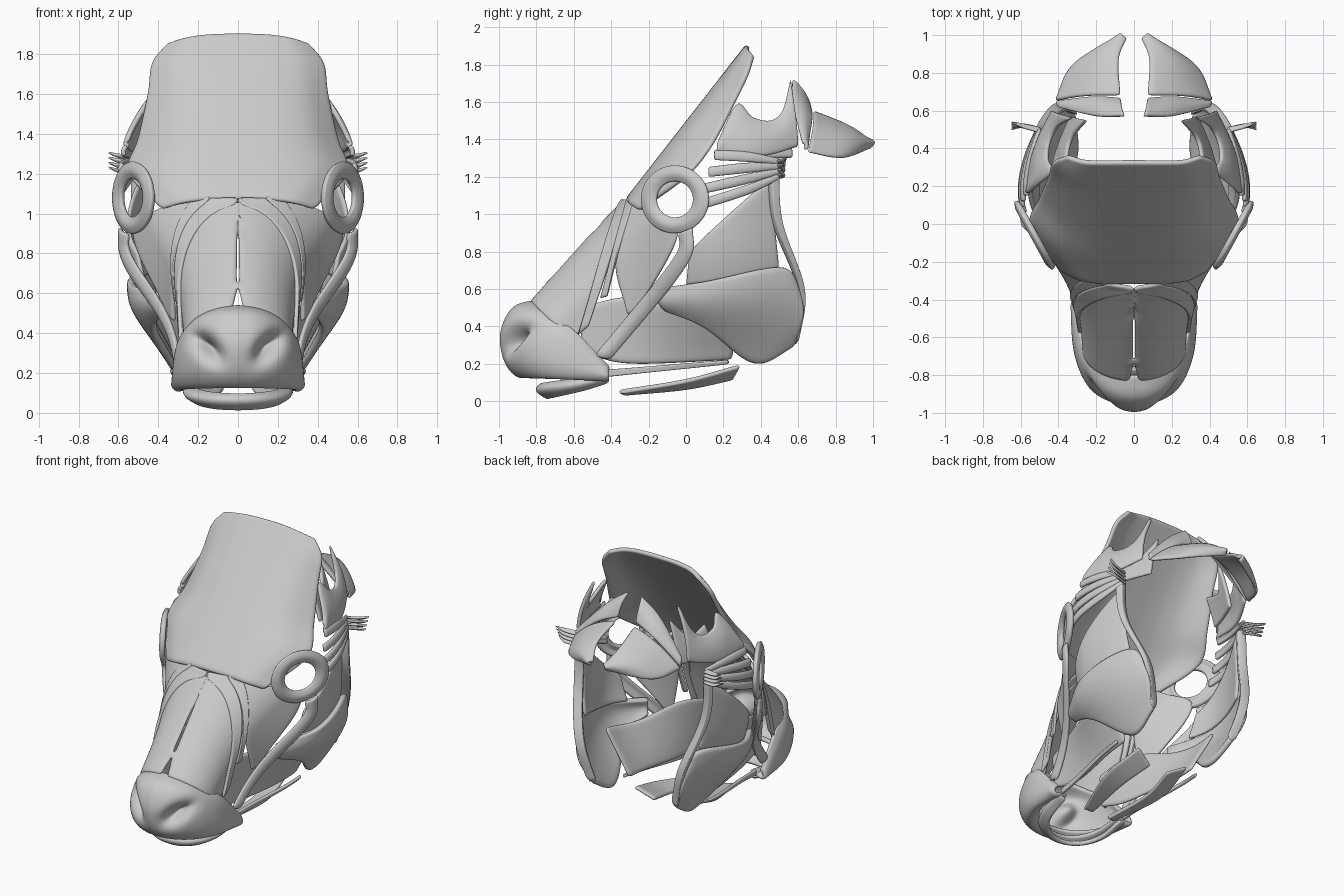
import bpy
import bmesh
import math
from mathutils import Vector

cube = bpy.data.objects.get("Cube")
if cube:
    bpy.data.objects.remove(cube, do_unlink=True)

SHADE = .6
grey = bpy.data.materials.new("plain_grey")
grey.use_nodes = True
grey.diffuse_color = (SHADE, SHADE, SHADE, 1)
grey.node_tree.nodes["Principled BSDF"].inputs["Base Color"].default_value = grey.diffuse_color
HEAD_CENTRE = Vector((0, .1, .8))


def spline(points, count, closed=False):
    """Resample a smooth curve through the points."""
    pts = [Vector(p) for p in points]
    segments = len(pts) if closed else len(pts) - 1
    if closed:
        pts = [pts[-1]] + pts + pts[:2]
    else:
        pts = [pts[0] + pts[0] - pts[1]] + pts + [pts[-1] + pts[-1] - pts[-2]]
    result = []
    for k in range(count):
        position = k * segments / (count if closed else count - 1)
        i = min(int(position), segments - 1)
        t = position - i
        before, start, end, after = pts[i:i + 4]
        tangent_in = (end - before) / 2
        tangent_out = (after - start) / 2
        chord = end - start
        bend = 3 * chord - 2 * tangent_in - tangent_out
        twist = tangent_in + tangent_out - 2 * chord
        result.append(start + t * (tangent_in + t * (bend + t * twist)))
    return result


def sheet(name, rails, thickness=.025, bulge=0, along=20, across=9, closed=False, place=None):
    """Loft a smooth muscle sheet through the rails, thicken it and mirror it."""
    lines = [spline(rail, along, closed) for rail in rails]
    columns = [spline(column, across) for column in zip(*lines)]
    bm = bmesh.new()
    grid = [[bm.verts.new(place(p) if place else p) for p in column] for column in columns]
    if closed:
        grid.append(grid[0])
    for column, following in zip(grid, grid[1:]):
        for j in range(across - 1):
            bm.faces.new((column[j], following[j], following[j + 1], column[j + 1]))
    bm.normal_update()
    # Swell the belly of the muscle away from the head
    if bulge:
        for column in grid:
            for j, vert in enumerate(column):
                outward = vert.normal.dot(vert.co - HEAD_CENTRE)
                swell = bulge * math.sin(math.pi * j / (across - 1))
                vert.co += vert.normal * math.copysign(swell, outward)
    mesh = bpy.data.meshes.new(name)
    bm.to_mesh(mesh)
    bm.free()
    mesh.materials.append(grey)
    mesh.shade_smooth()
    obj = bpy.data.objects.new(name, mesh)
    bpy.context.collection.objects.link(obj)
    obj.modifiers.new("Mirror", "MIRROR")
    solid = obj.modifiers.new("Thickness", "SOLIDIFY")
    solid.thickness = thickness
    solid.offset = 0
    rounding = obj.modifiers.new("Rounding", "SUBSURF")
    rounding.levels = rounding.render_levels = 1


def half_width(y, z):
    """Half the width of the head: broad at the eyes, round across the nose."""
    length_fade = math.exp(-((y - .17) / (.4 if y < .17 else .6)) ** 2)
    height_fade = math.exp(-abs((z - 1) / .7) ** 3)
    behind_profile = y - .93 * min(z, 1.07) + 1.325
    roundness = min(max(behind_profile / .3, 0), 1)
    return (.27 + .34 * length_fade * height_fade) * math.sqrt(1 - (1 - roundness) ** 2)


def side_sheet(name, rails, inset=0, **options):
    """A muscle drawn in side view (y, z) and wrapped onto the head."""
    def wrap(p):
        return Vector((max(half_width(p.y, p.z) - inset, 0), p.y, p.z))
    sheet(name, [[(0, y, z) for y, z in rail] for rail in rails], place=wrap, **options)


# Forehead shield: a bowed plate between its two side edges
shield_edge = [(.38, -.25, 1.02), (.55, 0, 1.2), (.5, .14, 1.37), (.45, .26, 1.6), (.43, .33, 1.75), (.35, .36, 1.85)]


def shield_rail(s):
    rail = []
    for x, y, z in shield_edge:
        rise = z + .05 * (1 - s ** 3)
        middle_y = .78 * rise - 1.15
        rail.append((x * s, middle_y + (y - middle_y) * s ** 3, rise))
    return rail


sheet("forehead_shield", [shield_rail(k / 4) for k in range(5)], thickness=.03, along=28, across=18)


# Eye ring
def eye_loop(size, lift):
    turns = [math.tau * k / 12 for k in range(12)]
    return [(.52 + lift + size * .55 * math.cos(t), size * math.cos(t) - lift / 2 - .055,
             1.08 + size * math.sin(t)) for t in turns]


sheet("eye_ring", [eye_loop(.18, 0), eye_loop(.14, .015), eye_loop(.1, 0)],
      thickness=.03, along=32, closed=True)


# Nose bridge with a narrow slit on the centre line
def nose_point(p):
    slit = .004 if .65 < p.z < .97 else 0
    return Vector((max(half_width(p.y, p.z) - .01, slit), p.y, p.z))


sheet("nose_bridge", [[(0, -.34, 1.07), (0, -.83, .53)], [(0, -.36, 1), (0, -.46, .65), (0, -.6, .3)]],
      place=nose_point, along=28, across=28)

# Straps beside the nose
side_sheet("nose_side_strap", [[(-.35, 1.08), (-.43, .85), (-.58, .35)],
                               [(-.31, 1.08), (-.39, .8), (-.52, .4)]], inset=-.01)
side_sheet("upper_lip_strap", [[(-.31, 1.09), (-.46, .55)], [(-.27, 1.09), (-.36, .8), (-.42, .56)]],
           inset=-.015, thickness=.02)

# Cheek and jaw muscles
side_sheet("front_cheek", [[(-.3, 1.08), (-.38, .75), (-.31, .46)],
                           [(-.2, 1.03), (-.04, .9), (-.26, .48)]])
side_sheet("cheek_strap", [[(-.03, .9), (-.07, .75), (-.49, .24)],
                           [(.04, .93), (0, .72), (-.41, .22)]], inset=-.015, bulge=.015)
side_sheet("inner_cheek", [[(-.58, .5), (-.3, .56), (0, .5), (.28, .54)],
                           [(-.55, .26), (-.3, .2), (.25, .22)]], inset=.08)
side_sheet("jaw_muscle", [[(-.14, .6), (.1, .64), (.5, .72), (.58, .63)],
                          [(-.14, .55), (.1, .54), (.5, .5), (.62, .48)],
                          [(-.12, .5), (.1, .4), (.36, .2), (.58, .3)]],
           inset=.035, thickness=.04, bulge=.03, across=14)
side_sheet("rear_cheek", [[(.02, .8), (.15, .93), (.45, 1.2)], [(0, .62), (.25, .65), (.5, .7)]], inset=.06)
side_sheet("rear_strap", [[(.44, 1.23), (.47, .95), (.6, .6), (.58, .3)],
                          [(.49, 1.23), (.51, .95), (.63, .6), (.6, .33)]],
           inset=.03, thickness=.06, across=6)
side_sheet("lower_jaw_strap", [[(-.42, .17), (.23, .22)], [(-.42, .13), (.23, .2)]],
           inset=.02, thickness=.02, across=5)

# Fan of strands from the eye to the ear base
for k in range(4):
    start, end = 1.34 - .09 * k, 1.28 - .025 * k
    middle = (start + end) / 2
    root = .15 - .03 * k
    side_sheet("ear_strand", [[(root, start), (.33, middle + .02), (.5, end + .01)],
                              [(root, start - .05), (.33, middle - .03), (.5, end - .01)]],
               inset=.015, bulge=.01, across=5)

# Small tufts at the strand ends
for k in range(4):
    fan = (k - 1.5) / 40
    tip = (.65, .52 + fan / 2, 1.27 + fan)
    sheet("ear_tuft", [[(.49, .48, 1.25 + fan), (.59, .51, 1.26 + fan), tip],
                       [(.49, .51, 1.23 + fan), (.59, .53, 1.24 + fan), tip]],
          thickness=.015, along=8, across=4)

# Ear base cup with a notched rim
side_sheet("ear_cup", [[(.17, 1.36), (.27, 1.59), (.35, 1.52), (.45, 1.5), (.52, 1.56), (.56, 1.73)],
                       [(.16, 1.33), (.4, 1.31), (.6, 1.36)]], inset=.02, bulge=.015, along=28)
side_sheet("ear_cup_lining", [[(.3, 1.5), (.45, 1.47), (.55, 1.6)], [(.3, 1.3), (.57, 1.3)]], inset=.14)

# Nape leaves
sheet("upper_nape_leaf", [[(.05, .57, 1.72), (.2, .57, 1.6), (.4, .62, 1.38)],
                          [(.07, .66, 1.57), (.22, .67, 1.5), (.41, .64, 1.34)]], bulge=.015)
sheet("lower_nape_leaf", [[(.07, .68, 1.55), (.08, .87, 1.47), (.04, .98, 1.38)],
                          [(.42, .65, 1.33), (.32, .84, 1.3), (.05, .98, 1.36)]], bulge=.035)


# Lips are arcs from the front centre back to the mouth corner
def lip_rail(front, width, front_z, corner_z):
    corner_y = -.41
    rail = []
    for k in range(7):
        turn = math.pi / 2 * k / 6
        reach = max(math.cos(turn), 0)
        rail.append((width * math.sin(turn), corner_y + (front - corner_y) * reach ** .7,
                     corner_z + (front_z - corner_z) * reach ** .55))
    return rail


def nostril(p):
    """Press a slanted hollow into the snout."""
    across, up = p.x - .15, p.z - .33
    if p.y < -.65:
        depth = math.exp(-((across + up) / .11) ** 2 - ((across - up) / .06) ** 2)
        p += Vector((-.03, .12, 0)) * depth
    return p


sheet("muzzle", [lip_rail(-.8, .29, .53, .17), lip_rail(-.92, .31, .49, .16), lip_rail(-.98, .32, .36, .14),
                 lip_rail(-.96, .32, .22, .13), lip_rail(-.89, .3, .14, .12), lip_rail(-.82, .26, .17, .13)],
      thickness=.03, along=36, across=30, place=nostril)
sheet("lower_lip", [lip_rail(-.76, .21, .09, .15), lip_rail(-.79, .27, .06, .13), lip_rail(-.73, .22, .02, .11)],
      thickness=.03)

# Strips under the chin
sheet("chin_strip", [[(.12, -.36, .05), (.23, 0, .11), (.2, .29, .19)],
                     [(.06, -.34, .04), (.1, 0, .07), (.07, .25, .12)]])
